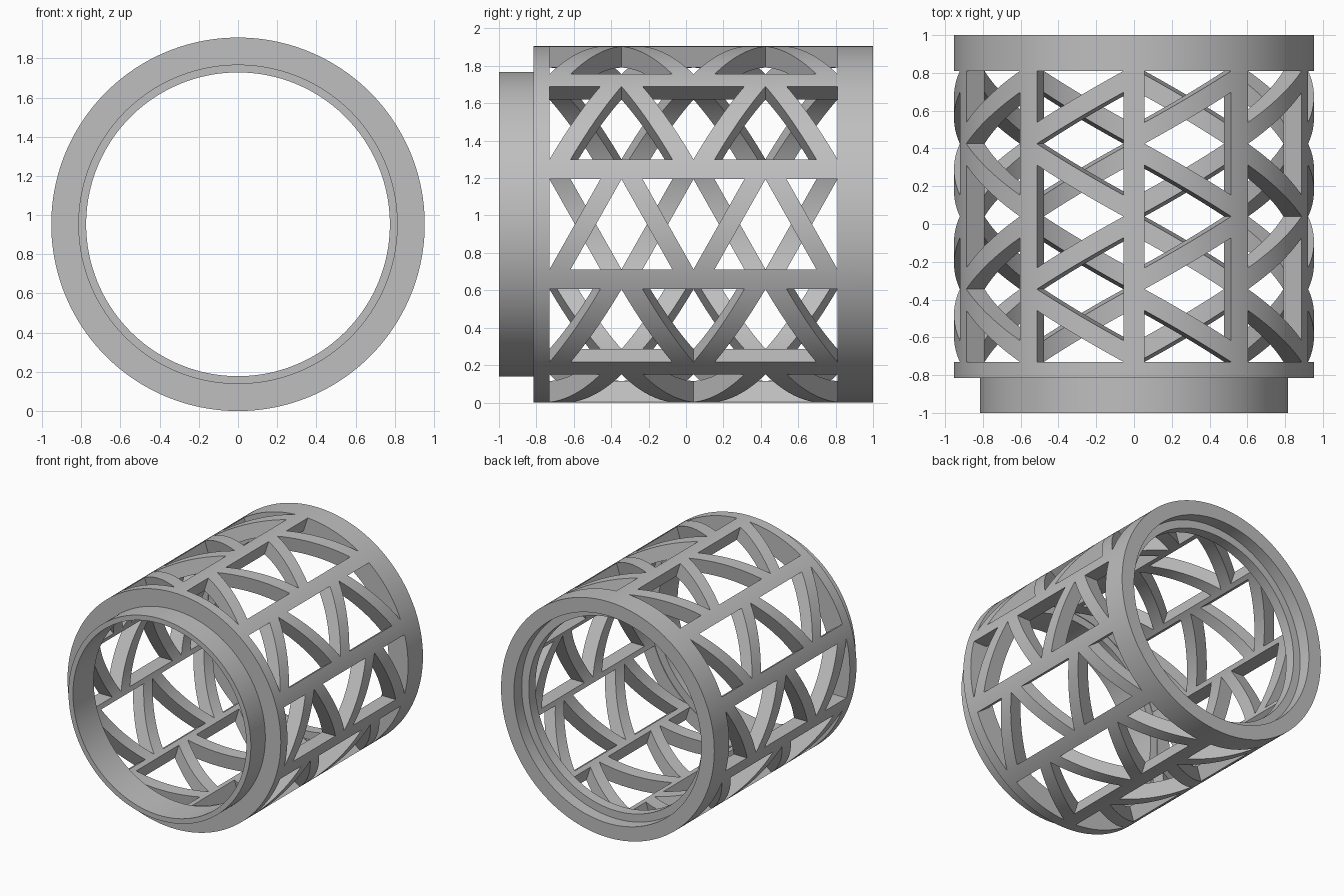
import bpy, bmesh, math
from mathutils import Vector

cube = bpy.data.objects.get("Cube")
if cube:
    bpy.data.objects.remove(cube, do_unlink=True)

R = 0.953            # outer radius, also the height of the axis
BORE = 0.838         # inner radius of the lattice wall
LIP = 0.775          # inner radius at the ends
NECK = 0.815         # outer radius of the front neck
Y0, Y1 = -0.73, 0.81 # lattice extent along the axis
SEGMENTS = 180
CELLS = 10
HALF_CELL = 0.241    # half the width of an opening row
HALF_BASE = 0.272    # half the base of a triangular opening

grey = bpy.data.materials.new("light_grey")
grey.use_nodes = True
colour = (0.52, 0.52, 0.52, 1)
grey.diffuse_color = colour
grey.node_tree.nodes["Principled BSDF"].inputs["Base Color"].default_value = colour


def make_object(name, bm):
    bmesh.ops.recalc_face_normals(bm, faces=bm.faces)
    mesh = bpy.data.meshes.new(name)
    bm.to_mesh(mesh)
    bm.free()
    mesh.materials.append(grey)
    obj = bpy.data.objects.new(name, mesh)
    bpy.context.collection.objects.link(obj)
    return obj


def revolve(name, profile):
    """Turn a closed (radius, y) profile around the sleeve's axis."""
    bm = bmesh.new()
    rings = []
    for i in range(SEGMENTS):
        a = math.tau * i / SEGMENTS
        rings.append([bm.verts.new((r * math.cos(a), y, R + r * math.sin(a)))
                      for r, y in profile])
    n = len(profile)
    for i in range(SEGMENTS):
        a, b = rings[i], rings[(i + 1) % SEGMENTS]
        for j in range(n):
            k = (j + 1) % n
            bm.faces.new((a[j], a[k], b[k], b[j]))
    return make_object(name, bm)


def add_prism(bm, angle, corners):
    """Triangular prism pointing outward through the wall at one angle."""
    out = Vector((math.cos(angle), 0, math.sin(angle)))
    side = Vector((-math.sin(angle), 0, math.cos(angle)))
    axis = Vector((0, 0, R))
    inner, outer = [
        [bm.verts.new(axis + out * r + side * s + Vector((0, y, 0))) for y, s in corners]
        for r in (LIP, R + 0.1)]
    bm.faces.new(inner)
    bm.faces.new(outer)
    for i in range(3):
        j = (i + 1) % 3
        bm.faces.new((inner[i], inner[j], outer[j], outer[i]))


# Sleeve: front neck, lattice wall, back collar with a stepped socket
sleeve = revolve("lattice_sleeve", [
    (LIP, -1), (NECK, -1), (NECK, -0.815), (R, -0.815), (R, 1),
    (BORE, 1), (BORE, 0.9), (LIP, 0.9), (LIP, Y1 + 0.005),
    (BORE, Y1 + 0.005), (BORE, Y0 - 0.005), (LIP, Y0 - 0.005)])

# Triangular openings: alternating directions, half triangles at both ends
bm = bmesh.new()
step = (Y1 - Y0) / 4
for cell in range(CELLS):
    angle = math.tau * cell / CELLS
    for i in range(5):
        y = Y0 + i * step
        s = HALF_CELL if i % 2 else -HALF_CELL
        left, right = max(Y0, y - HALF_BASE), min(Y1, y + HALF_BASE)
        add_prism(bm, angle, [(y, s), (left, -s), (right, -s)])
cutter = make_object("opening_cutter", bm)
cutter.hide_render = True

cut = sleeve.modifiers.new("openings", "BOOLEAN")
cut.operation = "DIFFERENCE"
cut.solver = "EXACT"
cut.object = cutter

bpy.ops.object.select_all(action="DESELECT")
sleeve.select_set(True)
bpy.context.view_layer.objects.active = sleeve
bpy.ops.object.modifier_apply(modifier=cut.name)
bpy.data.objects.remove(cutter, do_unlink=True)
bpy.ops.object.shade_smooth_by_angle(angle=math.radians(30))
